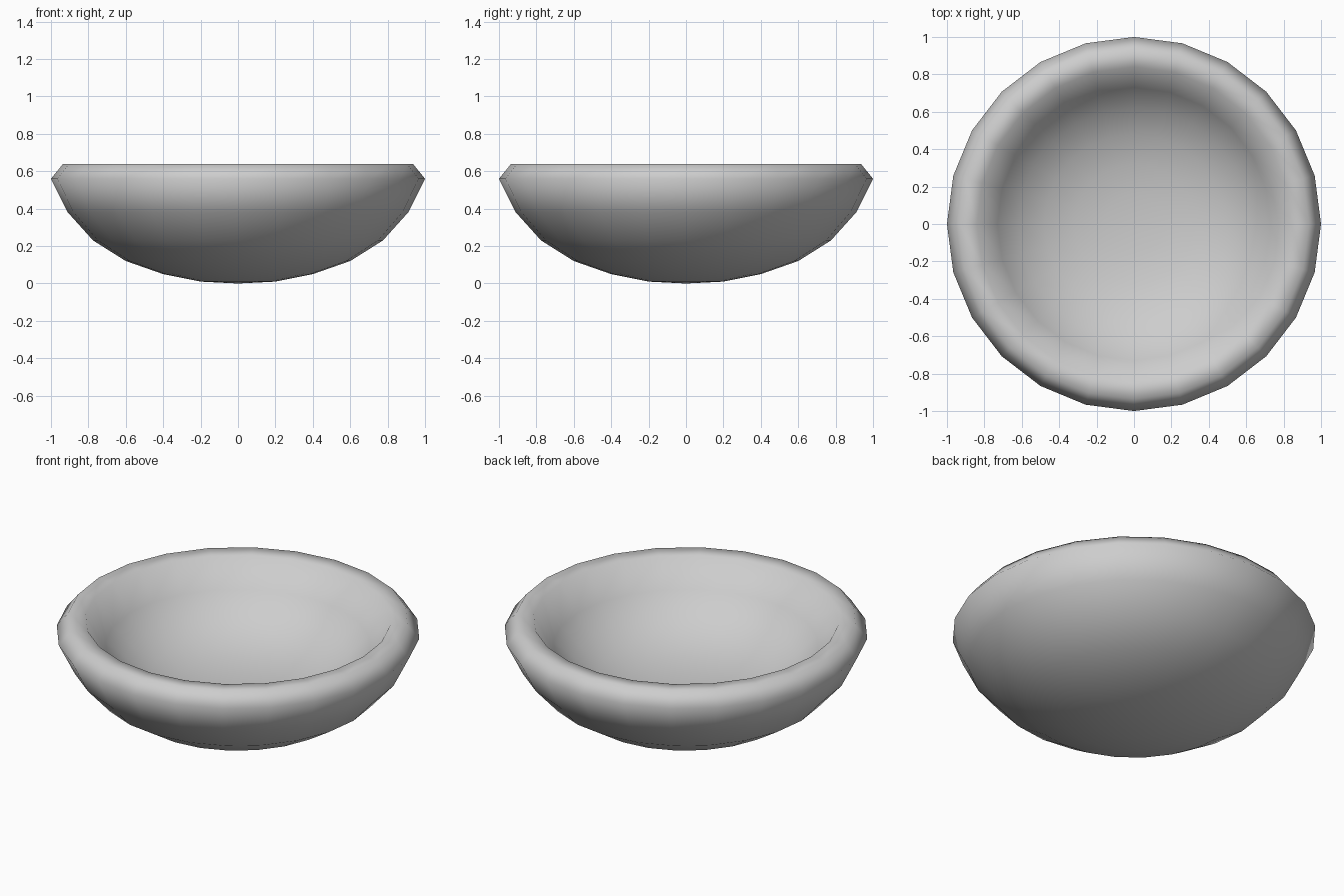
import bpy, bmesh, math

cube = bpy.data.objects.get("Cube")
if cube:
    bpy.data.objects.remove(cube, do_unlink=True)

# Plain grey material
grey = bpy.data.materials.new("light_grey")
grey.use_nodes = True
colour = (0.61, 0.61, 0.61, 1)
grey.diffuse_color = colour
grey.node_tree.nodes["Principled BSDF"].inputs["Base Color"].default_value = colour

SIDES = 24

# Half section as (radius, height): outer wall, flat rim, shallow hollow
outer = [(0, 0), (0.2, 0.01), (0.4, 0.05), (0.6, 0.12), (0.775, 0.23), (0.91, 0.38), (1, 0.56)]
rim = [(0.935, 0.64), (0.84, 0.635)]
inner = [(0.73, 0.48), (0.62, 0.38), (0.48, 0.305), (0.32, 0.26), (0.16, 0.24), (0, 0.235)]


def lathe(name, profile, material):
    """Turn a half section around the z axis into a closed, smooth solid."""
    bm = bmesh.new()
    verts = [bm.verts.new((r, 0, z)) for r, z in profile]
    edges = [bm.edges.new(pair) for pair in zip(verts, verts[1:])]
    bmesh.ops.spin(bm, geom=verts + edges, cent=(0, 0, 0), axis=(0, 0, 1),
                   angle=math.tau, steps=SIDES, use_duplicate=False)
    bmesh.ops.remove_doubles(bm, verts=bm.verts, dist=0.0005)
    bmesh.ops.recalc_face_normals(bm, faces=bm.faces)
    for face in bm.faces:
        face.smooth = True
    mesh = bpy.data.meshes.new(name)
    bm.to_mesh(mesh)
    bm.free()
    mesh.materials.append(material)
    obj = bpy.data.objects.new(name, mesh)
    bpy.context.collection.objects.link(obj)
    return obj


# Thick round bowl with a rolled rim
lathe("bowl", outer + rim + inner, grey)
